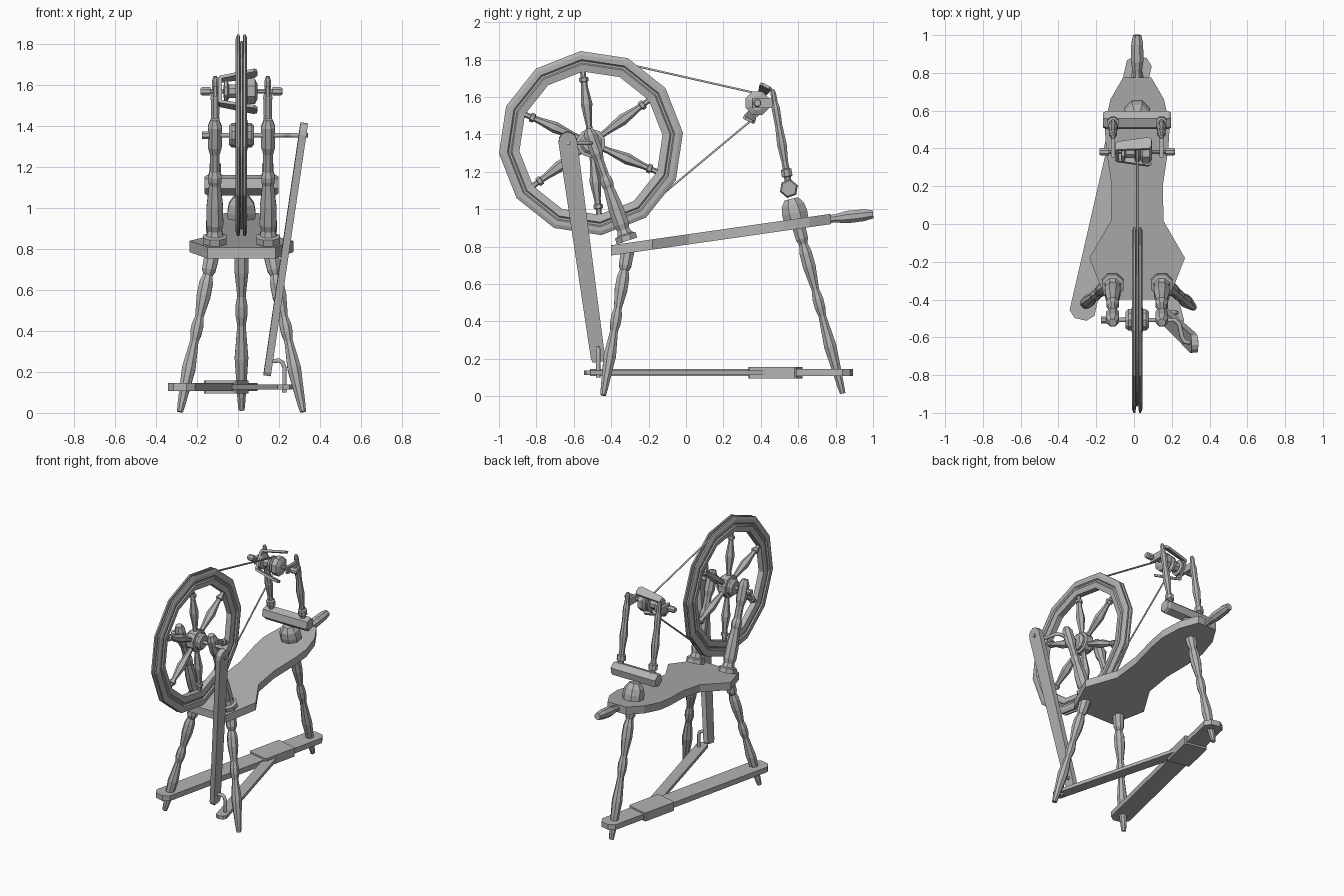
import bpy, bmesh, math
from mathutils import Vector

cube = bpy.data.objects.get("Cube")
if cube:
    bpy.data.objects.remove(cube)

CX = 0.017  # middle plane of the machine
grey = bpy.data.materials.new("plain_grey")
grey.use_nodes = True
grey.diffuse_color = (0.45, 0.45, 0.45, 1)
grey.node_tree.nodes["Principled BSDF"].inputs["Base Color"].default_value = (0.45, 0.45, 0.45, 1)


def finish(name, bm):
    bmesh.ops.recalc_face_normals(bm, faces=bm.faces)
    mesh = bpy.data.meshes.new(name)
    bm.to_mesh(mesh)
    bm.free()
    mesh.materials.append(grey)
    ob = bpy.data.objects.new(name, mesh)
    bpy.context.collection.objects.link(ob)
    return ob


def turned(name, start, end, profile, sides=8, turn=None, closed=False):
    """Turned part: profile of (fraction along axis, radius)."""
    start, axis = Vector(start), Vector(end) - Vector(start)
    side = Vector((1, 0, 0)) if abs(axis.normalized().x) < 0.7 else Vector((0, 1, 0))
    w = axis.cross(side).normalized()
    u = w.cross(axis).normalized()
    turn = math.pi / sides if turn is None else turn
    bm = bmesh.new()
    rings = []
    for t, r in profile:
        ring = []
        for i in range(sides):
            a = turn + i * math.tau / sides
            ring.append(bm.verts.new(start + axis * t + (u * math.cos(a) + w * math.sin(a)) * r))
        rings.append(ring)
    pairs = list(zip(rings, rings[1:]))
    if closed:
        pairs.append((rings[-1], rings[0]))
    else:
        bm.faces.new(rings[0])
        bm.faces.new(rings[-1])
    for a, b in pairs:
        for i in range(sides):
            j = (i + 1) % sides
            bm.faces.new((a[i], a[j], b[j], b[i]))
    return finish(name, bm)


def board(name, outline, origin, u, v, thick):
    """Flat board: outline in the u, v plane, extruded both ways."""
    u, v, origin = Vector(u).normalized(), Vector(v).normalized(), Vector(origin)
    w = u.cross(v).normalized() * thick / 2
    bm = bmesh.new()
    face = bm.faces.new([bm.verts.new(origin + u * a + v * b - w) for a, b in outline])
    ext = bmesh.ops.extrude_face_region(bm, geom=[face])
    bmesh.ops.translate(bm, vec=w * 2, verts=[e for e in ext["geom"] if isinstance(e, bmesh.types.BMVert)])
    return finish(name, bm)


def plank(name, start, end, width, thick, cut):
    """Horizontal board with clipped corners."""
    u = Vector(end) - Vector(start)
    n, h = u.length, width / 2
    half = [(0, h - cut), (cut, h), (n - cut, h), (n, h - cut)]
    outline = half + [(a, -b) for a, b in reversed(half)]
    return board(name, outline, start, u, Vector((-u.y, u.x, 0)), thick)


def rod(name, points, radius, cyclic=False):
    cu = bpy.data.curves.new(name, "CURVE")
    cu.dimensions = "3D"
    cu.bevel_depth, cu.bevel_resolution, cu.use_fill_caps = radius, 1, True
    sp = cu.splines.new("POLY")
    sp.points.add(len(points) - 1)
    for p, co in zip(sp.points, points):
        p.co = (*co, 1)
    sp.use_cyclic_u = cyclic
    cu.materials.append(grey)
    ob = bpy.data.objects.new(name, cu)
    bpy.context.collection.objects.link(ob)
    bpy.ops.object.select_all(action="DESELECT")
    bpy.context.view_layer.objects.active = ob
    ob.select_set(True)
    bpy.ops.object.convert(target="MESH")


# Sloping waisted table with a tail handle
half = [(-.4, .165), (-.18, .253), (.015, .14), (.2, .135), (.4, .165), (.52, .172), (.66, .142), (.775, .075)]
bm = bmesh.new()
face = bm.faces.new([bm.verts.new((CX + s * x, y, .752 + .143 * (y + .4)))
                     for s, side in ((1, half), (-1, half[::-1])) for y, x in side])
ext = bmesh.ops.extrude_face_region(bm, geom=[face])
bmesh.ops.translate(bm, vec=(0, 0, .055), verts=[e for e in ext["geom"] if isinstance(e, bmesh.types.BMVert)])
finish("table", bm)
turned("tail_handle", (CX, .75, .945), (CX, 1, .973), [(0, .022), (.2, .024), (.45, .036), (.8, .034), (1, .024)])

# Legs
leg = [(0, .016), (.05, .021), (.27, .036), (.44, .022), (.49, .031), (.54, .031), (.59, .022),
       (.72, .037), (.8, .036), (.85, .025), (.88, .036), (1, .04)]
for s, side in ((1, "left"), (-1, "right")):
    turned("front_leg_" + side, (CX + s * .3, -.443, .005), (CX + s * .14, -.31, .79), leg)
turned("rear_leg", (CX, .838, .014), (CX, .59, .955), leg)
turned("rear_knob", (CX, .595, .92), (CX, .563, 1.055), [(0, .07), (.45, .074), (.75, .066), (1, .04)])

# Wheel posts
post = [(0, .062), (.05, .062), (.06, .044), (.1, .036), (.15, .045), (.3, .043), (.47, .03), (.5, .036),
        (.54, .036), (.58, .026), (.72, .026), (.78, .037), (.94, .037), (1, .022)]
for s, side in ((1, "left"), (-1, "right")):
    turned("wheel_post_" + side, (CX + s * .13, -.315, .83), (CX + s * .13, -.522, 1.43), post)

# Wheel: grooved rim, hub and turned spokes
WY, WZ = -.508, 1.353
rim = [(-.02, .495), (-.028, .475), (-.028, .45), (-.019, .443), (-.019, .432), (-.027, .425), (-.02, .385)]
loop = rim + [(-x, r) for x, r in reversed(rim)] + [(.009, .495), (.006, .455), (-.006, .455), (-.009, .495)]
turned("wheel_rim", (CX, WY, WZ), (CX + 1, WY, WZ), loop, 12, math.radians(6.5), True)
turned("wheel_hub", (CX - .062, WY, WZ), (CX + .062, WY, WZ),
       [(0, .045), (.12, .06), (.25, .06), (.28, .078), (.72, .078), (.75, .06), (.88, .06), (1, .045)], 10)
spoke = [(0, .017), (.12, .017), (.45, .031), (.72, .018), (.8, .017), (.81, .025), (.87, .025), (.88, .015), (1, .015)]
for k in range(6):
    a = math.radians(36.5 + 60 * k)
    d = Vector((0, math.cos(a), math.sin(a)))
    c = Vector((CX, WY, WZ))
    turned("spoke", c + d * .06, c + d * .395, spoke, 6)

# Axle, crank and connecting bar
turned("axle_end", (-.175, WY, WZ), (-.14, WY, WZ), [(0, .02), (1, .02)])
rod("axle_crank", [(-.16, WY, WZ), (.215, WY, WZ), (.24, -.53, WZ), (.255, -.6, WZ),
                   (.27, -.625, WZ), (.34, -.63, WZ)], .012)
low, top = Vector((.142, -.468, .185)), Vector((.315, -.632, 1.36))
u = (top - low).normalized()
side = Vector((1, 0, 0)) - u * u.x
n = (top - low).length
cap = [(n + .055 * math.sin(a), .05 * math.cos(a)) for a in [math.pi * i / 6 for i in range(7)]]
board("connecting_bar", [(0, -.03), (.02, -.038), *reversed(cap), (.02, .038), (0, .03)], low, u, side.cross(u), .036)
rod("treadle_hook", [(.14, -.47, .25), (.2, -.47, .255), (.218, -.47, .245), (.226, -.47, .22), (.226, -.47, .1)], .012)

# Treadle boards with the pivot sleeve
a, b = Vector((-.283, -.505, .126)), Vector((.036, .885, .126))
plank("treadle_beam", a, b, .135, .038, .035)
plank("treadle_sleeve", a.lerp(b, .615), a.lerp(b, .8), .165, .062, .008)
plank("treadle_arm", (.235, -.54, .126), (-.03, .45, .126), .075, .024, .02)

# Cross bar and uprights for the spinning head
turned("cross_bar", (CX - .18, .55, 1.11), (CX + .18, .55, 1.11),
       [(0, .042), (.04, .051), (.96, .051), (1, .042)], 6, math.radians(20))
upright = [(0, .02), (.08, .02), (.09, .031), (.16, .031), (.17, .02), (.24, .019), (.42, .028), (.62, .021),
           (.8, .024), (.86, .017), (.96, .016), (1, .009)]
FY, FZ = .382, 1.567
for s, side in ((1, "left"), (-1, "right")):
    x = CX + s * .128
    turned("upright_" + side, (x, .549, 1.13), (x, .463, 1.64), upright)
    plank("bearing_" + side, (x, FY - .03, FZ), (x, .485, FZ), .02, .05, .004)
    turned("spindle_end_" + side, (x + s * .022, FY, FZ), (x + s * .072, FY, FZ), [(0, .022), (.8, .022), (1, .017)])

# Spindle, bobbin and forked flyer
turned("spindle", (CX - .19, FY, FZ), (CX + .19, FY, FZ), [(0, .012), (1, .012)])
turned("bobbin", (-.07, FY, FZ), (.095, FY, FZ),
       [(0, .03), (.02, .055), (.12, .055), (.16, .035), (.44, .035), (.46, .06), (.52, .048), (.58, .06),
        (.64, .045), (.7, .068), (.92, .068), (1, .04)])
arm = Vector((0, .45, .89))
flat = Vector((0, .89, -.45))
hub = Vector((-.088, FY, FZ))
board("flyer_yoke", [(-.068, -.022), (.068, -.022), (.068, .022), (-.068, .022)], hub, arm, flat, .018)
for s in (1, -1):
    board("flyer_arm", [(0, -.024), (.17, -.034), (.185, -.02), (.185, .02), (.17, .034), (0, .024)],
          hub + arm * s * .066, Vector((1, 0, 0)) + arm * s * .2, flat, .016)

# Drive band round wheel and bobbin
R, r = .455, .05
span = math.hypot(FY - WY, FZ - WZ)
phi, alpha = math.atan2(FZ - WZ, FY - WY), math.acos((R - r) / span)
band = []
for cy, cz, rad, a0, a1, steps in ((WY, WZ, R, phi + alpha, phi - alpha + math.tau, 24),
                                   (FY, FZ, r, phi - alpha, phi + alpha, 8)):
    for i in range(steps + 1):
        a = a0 + (a1 - a0) * i / steps
        band.append((CX, cy + rad * math.cos(a), cz + rad * math.sin(a)))
rod("drive_band", band, .006, True)
